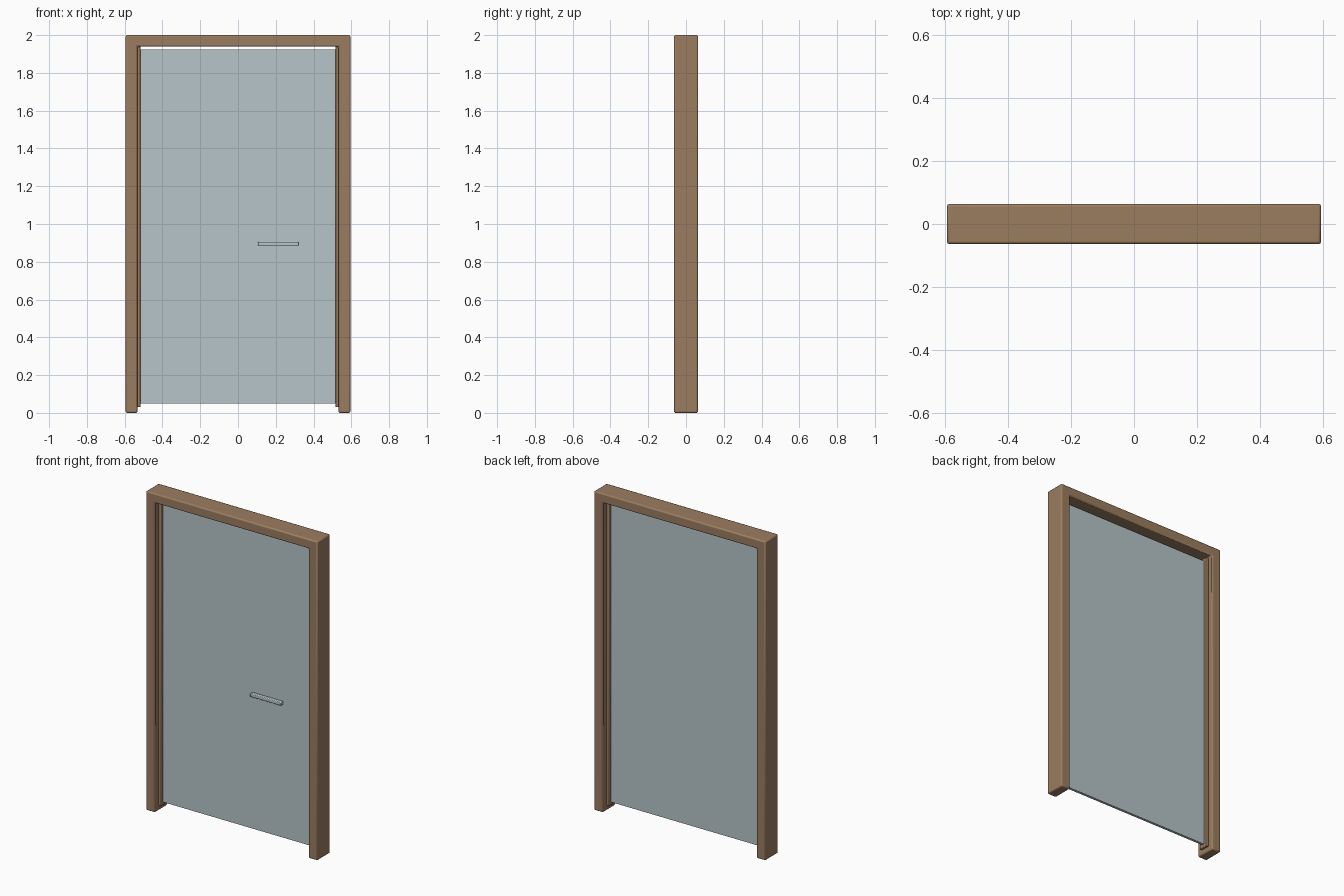
import bpy
import bmesh
import math

cube = bpy.data.objects.get("Cube")
if cube:
    bpy.data.objects.remove(cube, do_unlink=True)


def make_material(name, rgb):
    mat = bpy.data.materials.new(name)
    mat.use_nodes = True
    colour = (*rgb, 1.0)
    mat.diffuse_color = colour
    mat.node_tree.nodes["Principled BSDF"].inputs["Base Color"].default_value = colour
    return mat


wood = make_material("brown wood", (0.33, 0.205, 0.117))
glass = make_material("pale blue glass", (0.474, 0.558, 0.59))


def extrude_outline(name, outline, y0, y1, mat, bevel=0.0, segments=2):
    """Extrude an x-z outline from y0 to y1 and round its edges."""
    bm = bmesh.new()
    face = bm.faces.new([bm.verts.new((x, y0, z)) for x, z in outline])
    extruded = bmesh.ops.extrude_face_region(bm, geom=[face])["geom"]
    moved = [v for v in extruded if isinstance(v, bmesh.types.BMVert)]
    bmesh.ops.translate(bm, verts=moved, vec=(0, y1 - y0, 0))
    bmesh.ops.recalc_face_normals(bm, faces=bm.faces)
    mesh = bpy.data.meshes.new(name)
    bm.to_mesh(mesh)
    bm.free()
    mesh.materials.append(mat)
    obj = bpy.data.objects.new(name, mesh)
    bpy.context.collection.objects.link(obj)
    if bevel:
        mod = obj.modifiers.new("Rounded edges", "BEVEL")
        mod.width = bevel
        mod.segments = segments
        mod.limit_method = "ANGLE"
        bpy.ops.object.select_all(action="DESELECT")
        obj.select_set(True)
        bpy.context.view_layer.objects.active = obj
        bpy.ops.object.shade_smooth_by_angle(angle=math.radians(35))
    return obj


def box(name, x, y, z, mat, bevel=0.0):
    outline = [(x[0], z[0]), (x[1], z[0]), (x[1], z[1]), (x[0], z[1])]
    return extrude_outline(name, outline, y[0], y[1], mat, bevel)


# Door frame: two jambs and a head in one piece
outer, inner, top, head = 0.595, 0.532, 2.0, 1.94
frame_half = [(outer, top), (outer, 0), (inner, 0), (inner, head)]
frame = frame_half + [(-x, z) for x, z in reversed(frame_half)]
extrude_outline("door_frame", frame, -0.064, 0.064, wood, bevel=0.008)

# Strips that hold the panel along both jambs
for side, name in ((-1, "right_strip"), (1, "left_strip")):
    xs = sorted((side * 0.516, side * 0.534))
    box(name, xs, (-0.03, 0.03), (0.03, head), wood, bevel=0.004)

# Door panel
box("door_panel", (-0.518, 0.518), (-0.008, 0.008), (0.05, 1.923), glass)

# Pull bar on the front only
box("door_handle", (0.105, 0.32), (-0.032, -0.007), (0.885, 0.906), glass, bevel=0.004)
